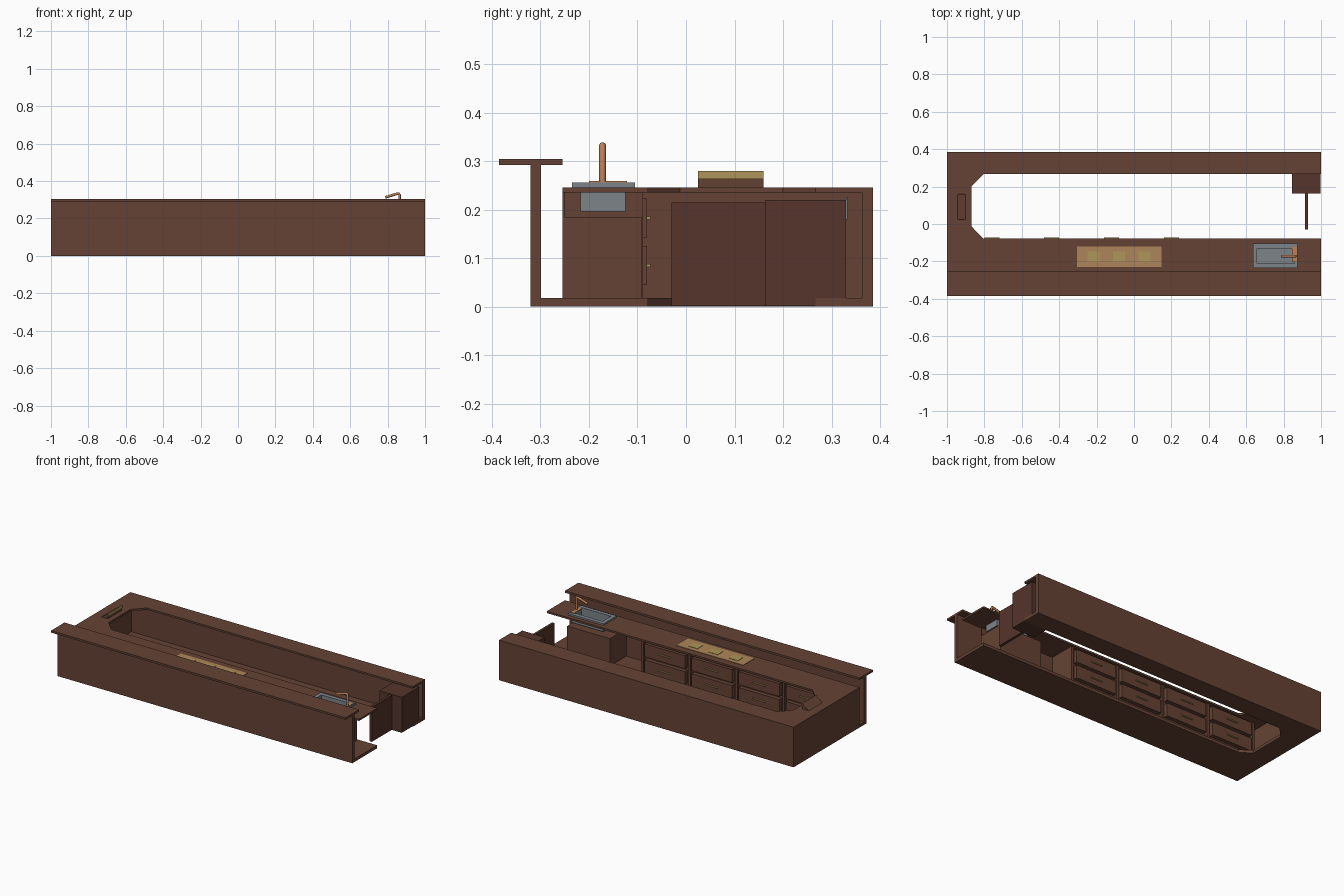
import bpy, bmesh
from mathutils import Vector

if "Cube" in bpy.data.objects:
    bpy.data.objects.remove(bpy.data.objects["Cube"])


def mat(name, r, g, b):
    m = bpy.data.materials.new(name)
    m.diffuse_color = (r, g, b, 1)
    m.use_nodes = True
    m.node_tree.nodes["Principled BSDF"].inputs["Base Color"].default_value = m.diffuse_color
    return m


WOOD = mat("wood", 0.13, 0.055, 0.035)
DARK = mat("dark_wood", 0.09, 0.035, 0.025)
STEEL = mat("steel", 0.2, 0.23, 0.25)
COPPER = mat("copper", 0.5, 0.22, 0.1)
BRASS = mat("brass", 0.42, 0.3, 0.1)
TRAY = mat("amber", 0.42, 0.24, 0.1)


def prism(name, pts, vec, m):
    """Extrude a closed outline of 3D points along vec."""
    bm = bmesh.new()
    f = bm.faces.new([bm.verts.new(p) for p in pts])
    r = bmesh.ops.extrude_face_region(bm, geom=[f])
    bmesh.ops.translate(bm, vec=Vector(vec),
                        verts=[v for v in r["geom"] if isinstance(v, bmesh.types.BMVert)])
    bmesh.ops.recalc_face_normals(bm, faces=bm.faces)
    me = bpy.data.meshes.new(name)
    bm.to_mesh(me)
    bm.free()
    me.materials.append(m)
    ob = bpy.data.objects.new(name, me)
    bpy.context.collection.objects.link(ob)
    return ob


def box(name, x0, x1, y0, y1, z0, z1, m=WOOD):
    return prism(name, [(x0, y0, z0), (x1, y0, z0), (x1, y1, z0), (x0, y1, z0)],
                 (0, 0, z1 - z0), m)


def cut(ob, cutter):
    cutter.hide_render = True
    cutter.hide_viewport = True
    cutter.display_type = 'WIRE'
    md = ob.modifiers.new("cut", 'BOOLEAN')
    md.object = cutter
    md.solver = 'EXACT'


def u_slab(name, y_front, z0, z1, ch_front):
    """U-shaped slab open to the right, with chamfered inner corners."""
    o = [(-1, y_front), (1, y_front), (1, -0.078), (-0.805, -0.078),
         (-0.87, ch_front), (-0.87, 0.2), (-0.805, 0.267), (1, 0.267), (1, 0.385), (-1, 0.385)]
    return prism(name, [(x, y, z0) for x, y in o], (0, 0, z1 - z0), WOOD)


# base, counter and raised bar
u_slab("base_plate", -0.32, 0, 0.018, -0.03)
counter = u_slab("counter_top", -0.255, 0.235, 0.246, -0.012)
box("bar_front_wall", -1, 1, -0.32, -0.299, 0.018, 0.292)
box("bar_top", -1, 1, -0.385, -0.255, 0.292, 0.304)

# outer walls
box("back_wall", -1, 1, 0.363, 0.385, 0.018, 0.235)
box("left_wall", -1, -0.978, -0.255, 0.363, 0.018, 0.235)
box("counter_rear_panel", -0.978, 0.87, -0.255, -0.249, 0.018, 0.235)

# drawer unit: dividers, recessed body, drawer fronts and handles
box("drawer_body", -0.92, 0.36, -0.249, -0.105, 0.018, 0.235)
W = 0.32
for i in range(5):
    x = -0.92 + i * W
    box(f"drawer_divider_{i}", x - 0.008, x + 0.008, -0.249, -0.089, 0.018, 0.235)
for i in range(4):
    x = -0.92 + (i + 0.5) * W
    for j, z in enumerate((0.085, 0.183)):
        box(f"drawer_{i}_{j}", x - 0.138, x + 0.138, -0.105, -0.08, z - 0.04, z + 0.04)
        box(f"drawer_handle_{i}_{j}", x - 0.04, x + 0.04, -0.08, -0.073, z - 0.003, z + 0.003, BRASS)

# sink with open basin
box("sink_cabinet", 0.58, 0.87, -0.249, -0.091, 0.018, 0.185)
sink = box("sink_rim", 0.635, 0.875, -0.235, -0.105, 0.246, 0.256, STEEL)
basin = box("sink_basin", 0.65, 0.865, -0.217, -0.125, 0.196, 0.25, STEEL)
hole = box("sink_hole_cutter", 0.658, 0.857, -0.211, -0.131, 0.2, 0.3)
slot = box("counter_hole_cutter", 0.651, 0.864, -0.216, -0.126, 0.19, 0.3)
for ob, c in ((sink, hole), (basin, hole), (counter, slot)):
    cut(ob, c)

# faucet
cu = bpy.data.curves.new("faucet", 'CURVE')
cu.dimensions = '3D'
cu.bevel_depth = 0.007
cu.bevel_resolution = 2
cu.use_fill_caps = True
sp = cu.splines.new('POLY')
path = [(0.864, 0.255), (0.864, 0.325), (0.86, 0.333), (0.85, 0.332), (0.788, 0.313)]
sp.points.add(len(path) - 1)
for p, (x, z) in zip(sp.points, path):
    p.co = (x, -0.172, z, 1)
cu.materials.append(COPPER)
bpy.context.collection.objects.link(bpy.data.objects.new("faucet", cu))
box("faucet_base", 0.845, 0.872, -0.2, -0.122, 0.255, 0.259, COPPER)

# serving mat with three squares
box("serving_mat", -0.305, 0.147, -0.23, -0.12, 0.246, 0.249, TRAY)
for i in range(3):
    x = -0.217 + i * 0.137
    box(f"mat_square_{i}", x - 0.032, x + 0.032, -0.2, -0.147, 0.249, 0.251, BRASS)

# slanted till display on the left counter
prism("till_body", [(-0.945, 0.025, 0.246), (-0.902, 0.025, 0.246), (-0.9, 0.025, 0.28)],
      (0, 0.135, 0), WOOD)
box("till_screen", -0.901, -0.897, 0.025, 0.16, 0.263, 0.28, BRASS)

# cooler with its door open, in the back right corner
box("cooler", 0.845, 0.998, 0.163, 0.33, 0.002, 0.22, DARK)
box("cooler_door", 0.914, 0.93, -0.03, 0.163, 0.002, 0.215, DARK)
box("cooler_handle", 0.9, 0.94, 0.33, 0.333, 0.18, 0.226, STEEL)
